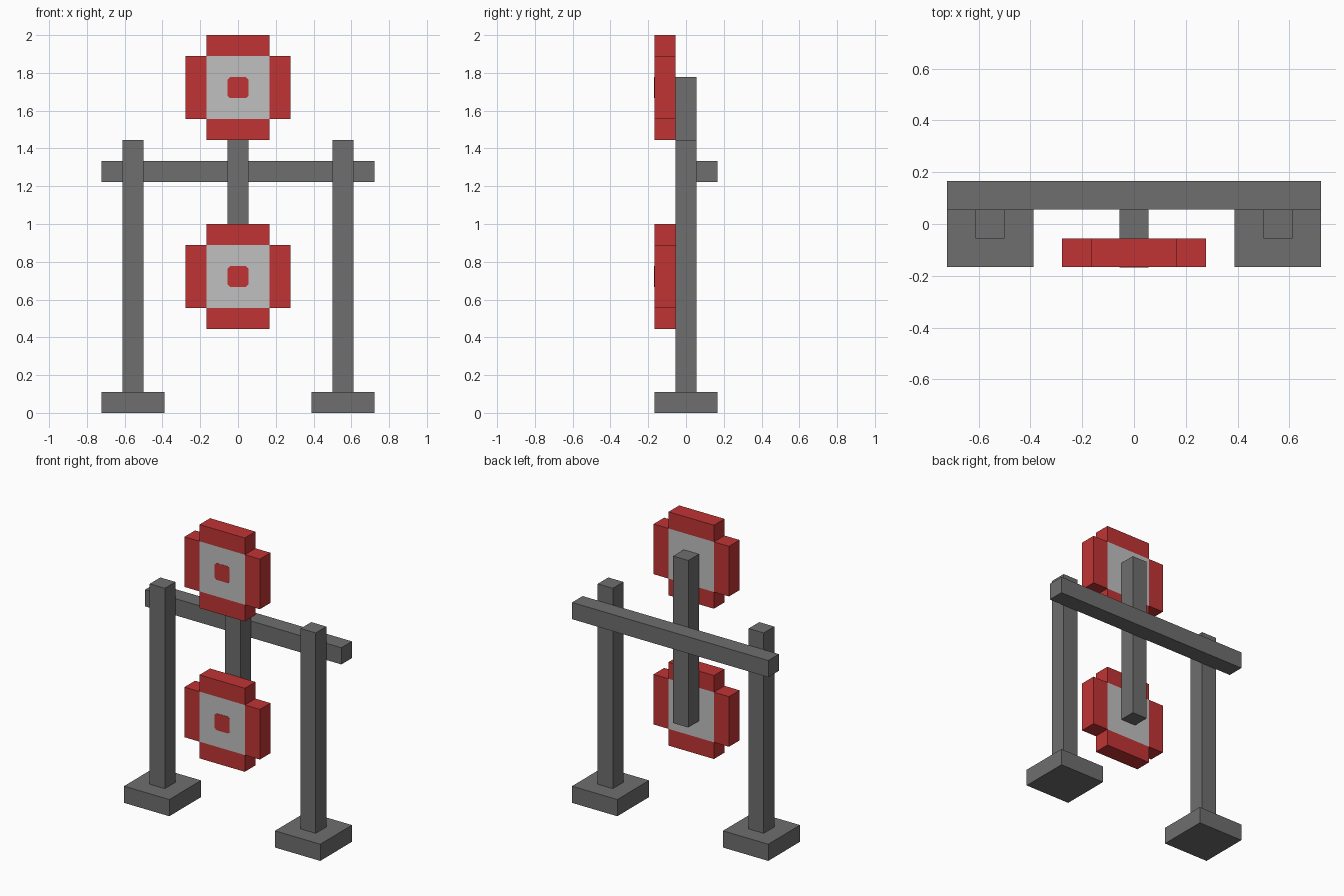
import bpy
import bmesh
from mathutils import Vector

default = bpy.data.objects.get("Cube")
if default:
    bpy.data.objects.remove(default, do_unlink=True)

U = 1 / 9  # one block; the stand is 18 blocks tall


def material(name, r, g, b):
    mat = bpy.data.materials.new(name)
    mat.use_nodes = True
    mat.diffuse_color = (r, g, b, 1)
    mat.node_tree.nodes["Principled BSDF"].inputs["Base Color"].default_value = (r, g, b, 1)
    return mat


dark_grey = material("dark_grey", 0.156, 0.156, 0.156)
light_grey = material("light_grey", 0.527, 0.527, 0.527)
red = material("red", 0.527, 0.034, 0.034)


def block(name, centre, size, mat, chamfer=0):
    """Box given in block units, with optional chamfers on its front-to-back edges."""
    bm = bmesh.new()
    bmesh.ops.create_cube(bm, size=U)
    bmesh.ops.scale(bm, vec=Vector(size), verts=bm.verts)
    if chamfer:
        edges = [e for e in bm.edges
                 if abs(e.verts[0].co.x - e.verts[1].co.x) < 1e-6
                 and abs(e.verts[0].co.z - e.verts[1].co.z) < 1e-6]
        bmesh.ops.bevel(bm, geom=edges, offset=chamfer * U, segments=1, affect="EDGES")
    mesh = bpy.data.meshes.new(name)
    bm.to_mesh(mesh)
    bm.free()
    mesh.materials.append(mat)
    obj = bpy.data.objects.new(name, mesh)
    obj.location = Vector(centre) * U
    bpy.context.collection.objects.link(obj)
    return obj


# Feet and uprights
for side, s in (("left", 1), ("right", -1)):
    block(f"{side}_foot", (5 * s, 0, 0.5), (3, 3, 1), dark_grey)
    block(f"{side}_upright", (5 * s, 0, 7), (1, 1, 12), dark_grey)

# Rear crossbar and the swinging arm in front of it
block("crossbar", (0, 1, 11.5), (13, 1, 1), dark_grey)
block("swing_arm", (0, 0, 11), (1, 1, 10), dark_grey)

# Round-cornered targets on both ends of the arm
for level, z in (("lower", 6.5), ("upper", 15.5)):
    block(f"{level}_target_core", (0, -1, z), (3, 1, 3), light_grey)
    for side, s in (("left", 1), ("right", -1)):
        block(f"{level}_target_{side}_rim", (2 * s, -1, z), (1, 1, 3), red)
    for side, s in (("top", 1), ("bottom", -1)):
        block(f"{level}_target_{side}_rim", (0, -1, z + 2 * s), (3, 1, 1), red)
    block(f"{level}_bullseye", (0, -1.5, z), (1, 0.03, 1), red, chamfer=0.12)
